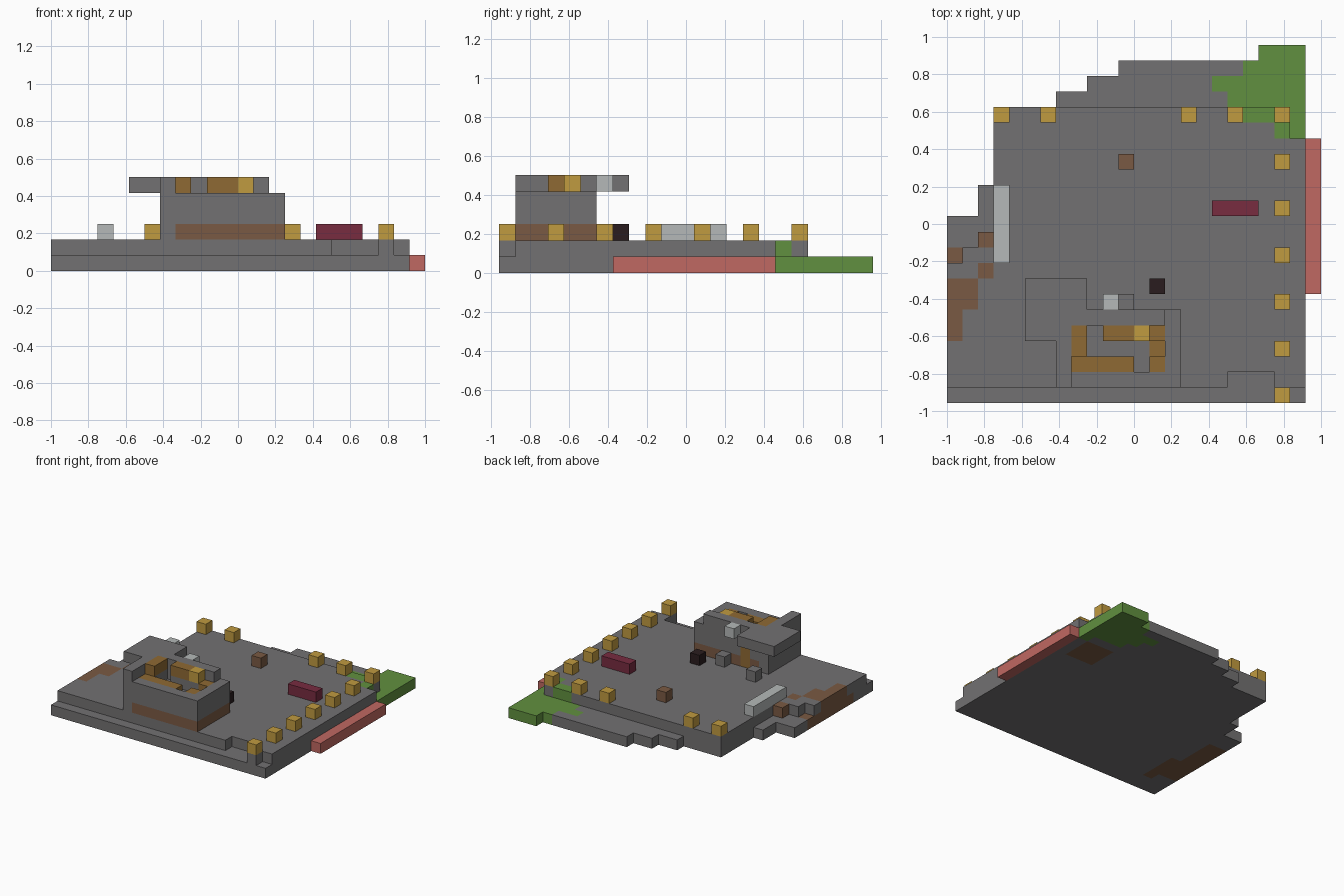
import bpy
import bmesh
import math
from mathutils import Vector

if "Cube" in bpy.data.objects:
    bpy.data.objects.remove(bpy.data.objects["Cube"], do_unlink=True)

UNIT = 1 / 12
ORIGIN = Vector((-1, -11.5 * UNIT, 0))

COLOURS = {
    "stone": (0.17, 0.165, 0.168),
    "grass": (0.12, 0.28, 0.05),
    "red_clay": (0.53, 0.14, 0.122),
    "earth": (0.195, 0.102, 0.056),
    "wood": (0.274, 0.144, 0.033),
    "lamp_yellow": (0.527, 0.328, 0.051),
    "maroon": (0.188, 0.025, 0.051),
    "near_black": (0.023, 0.012, 0.013),
    "pale_grey": (0.462, 0.485, 0.479),
}
NAMES = list(COLOURS)
MATERIALS = []
for name, rgb in COLOURS.items():
    mat = bpy.data.materials.new(name)
    mat.use_nodes = True
    mat.diffuse_color = (*rgb, 1)
    mat.node_tree.nodes["Principled BSDF"].inputs["Base Color"].default_value = (*rgb, 1)
    MATERIALS.append(mat)

parts = {}   # part name -> {cell: colour}
solid = set()


def fill(part, colour, x, y, z):
    """Fill a block of grid cells; x, y, z are (start, end) or one index."""
    spans = [range(*s) if isinstance(s, tuple) else range(s, s + 1) for s in (x, y, z)]
    for i in spans[0]:
        for j in spans[1]:
            for k in spans[2]:
                parts.setdefault(part, {})[i, j, k] = colour
                solid.add((i, j, k))


def carve(part, x, y, z):
    for i in range(*x):
        for j in range(*y):
            parts[part].pop((i, j, z), None)
            solid.discard((i, j, z))


# Lower slab: rows of the stepped outline
for x0, rows in ((0, (0, 12)), (2, (12, 14)), (3, (14, 19)), (7, 19), (9, 20), (11, 21), (20, 22)):
    fill("lower_slab", "stone", (x0, 23), rows, 0)

# Upper slab with its notched corners
fill("upper_slab", "stone", (3, 23), (1, 17), 1)
fill("upper_slab", "stone", (3, 22), (17, 19), 1)
for i in range(3):
    fill("upper_slab", "stone", i, (1, 9 + i), 1)
carve("upper_slab", (18, 21), (1, 2), 1)
fill("upper_slab", "stone", 21, 0, 1)

# Grass corner
for j, x0 in ((17, 22), (18, 19), (19, 18), (20, 17), (21, 19), (22, 20)):
    fill("lower_slab", "grass", (x0, 23), j, 0)
fill("upper_slab", "grass", (19, 21), 18, 1)
fill("upper_slab", "grass", 21, 17, 1)

# Earth patches
fill("lower_slab", "earth", (0, 2), (3, 10), 0)
fill("lower_slab", "earth", 2, (2, 6), 0)
fill("lower_slab", "earth", (19, 22), (14, 17), 0)
fill("upper_slab", "earth", (0, 2), (6, 8), 1)
fill("upper_slab", "earth", 0, (4, 6), 1)
fill("upper_slab", "earth", 2, 8, 1)
fill("upper_slab", "earth", 2, 10, 1)

# Side strip
fill("red_strip", "red_clay", 23, (7, 17), 0)

# Tower with an earth band, a door and a sunken roof
fill("tower", "stone", (7, 15), (1, 6), (2, 5))
fill("tower", "earth", (8, 15), (1, 6), 2)
fill("tower", "wood", 9, 5, (2, 4))
fill("tower", "wood", (8, 12), 2, 4)
fill("tower", "wood", 13, (2, 5), 4)
carve("tower", (9, 14), (3, 4), 4)
carve("tower", (9, 10), (4, 5), 4)
carve("tower", (12, 13), (2, 3), 4)
fill("tower", "wood", 13, 3, 3)

# Roof parapet and overhang
fill("roof_overhang", "stone", (5, 7), (4, 8), 5)
fill("roof_overhang", "stone", 7, (1, 8), 5)
fill("roof_overhang", "stone", 8, (5, 8), 5)
fill("roof_overhang", "stone", (9, 14), 5, 5)
fill("roof_bench", "wood", 8, (3, 5), 5)
fill("roof_bench", "wood", (10, 12), 4, 5)
fill("roof_lamp", "lamp_yellow", 12, 4, 5)
fill("roof_light_block", "pale_grey", 10, 6, 5)

# Lamps along the back and the side
for i in (3, 6, 15, 18):
    fill(f"back_lamp_{i}", "lamp_yellow", i, 18, 2)
for j in range(0, 19, 3):
    fill(f"side_lamp_{j}", "lamp_yellow", 21, j, 2)

# Loose blocks on the deck
fill("pale_bench", "pale_grey", 3, (9, 14), 2)
fill("maroon_bench", "maroon", (17, 20), 12, 2)
fill("earth_block", "earth", 11, 15, 2)
fill("dark_block", "near_black", 13, 7, 2)
fill("step_block", "stone", 11, 6, 2)
fill("corner_block", "stone", 7, 7, 2)


def build(part, cells):
    """Skin the exposed sides of the cells and merge flat areas."""
    bm = bmesh.new()
    used = sorted(set(cells.values()), key=NAMES.index)
    for cell, colour in cells.items():
        for axis in range(3):
            for side in (0, 1):
                step = Vector((0, 0, 0))
                step[axis] = 1 if side else -1
                if tuple(int(c + s) for c, s in zip(cell, step)) in solid:
                    continue
                u, v = Vector((0, 0, 0)), Vector((0, 0, 0))
                u[(axis + 1) % 3] = 1
                v[(axis + 2) % 3] = 1
                base = Vector(cell) + (step if side else Vector((0, 0, 0)))
                loop = [base, base + u, base + u + v, base + v]
                if not side:
                    loop.reverse()
                face = bm.faces.new([bm.verts.new(ORIGIN + p * UNIT) for p in loop])
                face.material_index = used.index(colour)
    bmesh.ops.remove_doubles(bm, verts=bm.verts, dist=UNIT / 100)
    bmesh.ops.dissolve_limit(bm, angle_limit=math.radians(1), verts=bm.verts,
                             edges=bm.edges, delimit={'MATERIAL'})
    mesh = bpy.data.meshes.new(part)
    bm.to_mesh(mesh)
    bm.free()
    for colour in used:
        mesh.materials.append(MATERIALS[NAMES.index(colour)])
    bpy.context.collection.objects.link(bpy.data.objects.new(part, mesh))


for part, cells in parts.items():
    build(part, cells)
